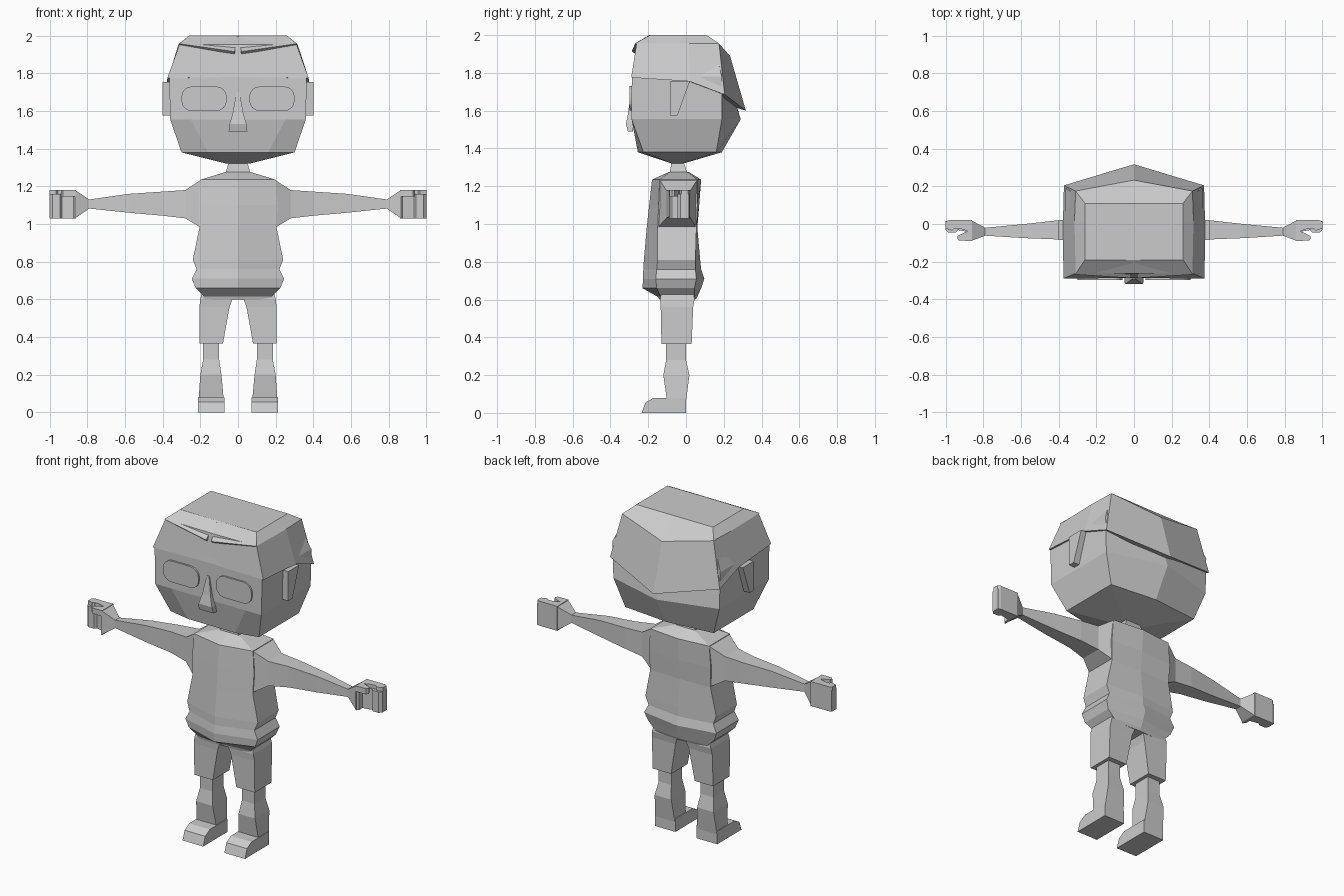
import bpy, bmesh, math
from mathutils import Vector

grey = bpy.data.materials.new("plain_grey")
grey.diffuse_color = (0.6, 0.6, 0.6, 1)


def finish(name, bm, mirror=False):
    """Turn a bmesh into a flat-shaded object, optionally mirrored over x."""
    bmesh.ops.recalc_face_normals(bm, faces=bm.faces)
    mesh = bpy.data.meshes.new(name)
    bm.to_mesh(mesh)
    bm.free()
    mesh.materials.append(grey)
    ob = bpy.data.objects.new(name, mesh)
    bpy.context.collection.objects.link(ob)
    if mirror:
        mod = ob.modifiers.new("mirror", 'MIRROR')
        mod.use_mirror_merge = False
    return ob


def loft(name, rings, mirror=False):
    """Skin a list of equal rings and close both ends."""
    bm = bmesh.new()
    vs = [[bm.verts.new(p) for p in r] for r in rings]
    n = len(vs[0])
    for a, b in zip(vs, vs[1:]):
        for i in range(n):
            j = (i + 1) % n
            bm.faces.new((a[i], a[j], b[j], b[i]))
    bm.faces.new(vs[0])
    bm.faces.new(vs[-1])
    return finish(name, bm, mirror)


def box_ring(z, x0, x1, y0, y1):
    return [(x0, y0, z), (x1, y0, z), (x1, y1, z), (x0, y1, z)]


def arm_ring(x, y0, y1, z0, z1):
    return [(x, y0, z0), (x, y1, z0), (x, y1, z1), (x, y0, z1)]


def sym(right):
    """Complete a ring given front centre, right-hand points, back centre."""
    return right + [(-x, y, z) for x, y, z in reversed(right[1:-1])]


def extrude_xy(name, pts, z0, z1):
    return loft(name, [[(x, y, z) for x, y in pts] for z in (z0, z1)], True)


# head: pointed at the back, tapering jaw
def head_ring(z, w, front, corner, back, chin=None):
    return sym([(0, front, z), (chin or w * .7, front, z), (w, front + (.03 if chin else 0), z),
                (w, corner, z), (0, back, z)])


loft("head", [head_ring(1.32, .06, -.075, -.02, -.015),
              head_ring(1.38, .30, -.255, .16, .19, .16),
              head_ring(1.555, .36, -.288, .19, .29),
              head_ring(1.78, .365, -.287, .19, .22),
              head_ring(1.93, .30, -.262, .15, .18)])

# hair cap with slanted lower edge
loft("hair_cap", [
    sym([(0, -.286, 1.78), (.375, -.29, 1.775), (.377, .02, 1.755), (.372, .205, 1.685), (0, .317, 1.6)]),
    sym([(0, -.262, 1.952), (.31, -.262, 1.955), (.316, .015, 1.955), (.31, .175, 1.955), (0, .233, 1.89)]),
    sym([(0, -.19, 2), (.26, -.19, 2), (.26, .01, 2), (.26, .11, 2), (0, .11, 2)])])

# fringe: two thin flaps with a centre parting
flap = [(.312, -.268, 1.957), (.018, -.287, 1.915), (.003, -.195, 2.0), (.26, -.19, 2.0)]
loft("fringe", [flap, [(x, y + .014, z - .012) for x, y, z in flap]], True)

# eyes: rounded rectangle plates
eye = []
for cx, cz, a0 in ((.245, 1.675, 0), (.115, 1.675, 90), (.115, 1.655, 180), (.245, 1.655, 270)):
    for k in range(5):
        a = math.radians(a0 + 22.5 * k)
        eye.append((cx + .055 * math.cos(a), cz + .055 * math.sin(a)))
loft("eye", [[(x, y, z) for x, z in eye] for y in (-.28, -.298)], True)

# nose
loft("nose", [box_ring(1.70, -.008, .008, -.292, -.28),
              box_ring(1.59, -.028, .028, -.306, -.28),
              box_ring(1.53, -.045, .045, -.318, -.28),
              box_ring(1.49, -.05, .05, -.308, -.28)])

# ears
loft("ear", [box_ring(1.575, .35, .40, -.085, -.045),
             box_ring(1.755, .35, .40, -.085, .02)], True)

# neck
loft("neck", [box_ring(1.24, -.065, .065, -.085, .005),
              box_ring(1.275, -.065, .065, -.085, .005),
              box_ring(1.34, -.045, .045, -.075, -.015)])

# shirt body with ridges at the front and back centre
body = [(.60, .20, -.14, -.135, .04, .05), (.615, .18, -.15, -.135, .045, .06),
        (.66, .225, -.23, -.155, .045, .08), (.71, .245, -.228, -.16, .055, .097),
        (.76, .22, -.226, -.155, .05, .08), (.81, .24, -.223, -.15, .05, .075),
        (.98, .205, -.208, -.15, .055, .06), (1.10, .21, -.195, -.145, .06, .07),
        (1.235, .20, -.18, -.14, .06, .08), (1.275, .07, -.09, -.085, .01, .015)]
loft("shirt", [sym([(0, f, z), (w, fc, z), (w, bc, z), (0, b, z)])
               for z, w, f, fc, bc, b in body])

# sleeves and arms
loft("arm", [[(.195, -.15, .98), (.195, .055, .98), (.195, .06, 1.235), (.195, -.14, 1.235)],
             arm_ring(.28, -.105, .025, 1.03, 1.18),
             arm_ring(.40, -.082, .02, 1.044, 1.172),
             arm_ring(.58, -.075, .0, 1.06, 1.16),
             arm_ring(.79, -.062, -.02, 1.082, 1.13),
             arm_ring(.865, -.09, .02, 1.03, 1.18)], True)

# hands: curled fingers and a thumb
extrude_xy("fingers", [(.865, .02), (1.0, .017), (1.0, -.03), (.985, -.045), (.945, -.045),
                       (.935, -.032), (.865, -.045)], 1.03, 1.158)
extrude_xy("palm", [(.86, .02), (.985, .02), (1.0, .01), (1.0, -.024), (.965, -.035),
                    (.955, -.024), (.925, -.024), (.86, -.045)], 1.03, 1.18)
extrude_xy("thumb", [(.86, -.03), (.90, -.045), (.935, -.062), (.94, -.075), (.93, -.088),
                     (.86, -.09)], 1.145, 1.18)
extrude_xy("hand_heel", [(.86, .0), (.875, -.03), (.875, -.075), (.86, -.09)], 1.03, 1.15)

# shorts legs, arched at the crotch
loft("shorts_leg", [box_ring(.365, .08, .205, -.13, .03),
                    box_ring(.56, .045, .205, -.134, .038),
                    box_ring(.60, .03, .20, -.137, .045),
                    box_ring(.64, .0, .19, -.13, .04)], True)

# shins
loft("shin", [box_ring(.06, .075, .21, -.10, 0),
              box_ring(.20, .088, .20, -.12, .018),
              box_ring(.28, .10, .185, -.105, 0),
              box_ring(.37, .10, .185, -.105, 0)], True)

# feet
sole = [(0, 0), (-.235, 0), (-.215, .055), (-.17, .08), (0, .08)]
loft("foot", [[(x, y, z) for y, z in sole] for x in (.072, .212)], True)
